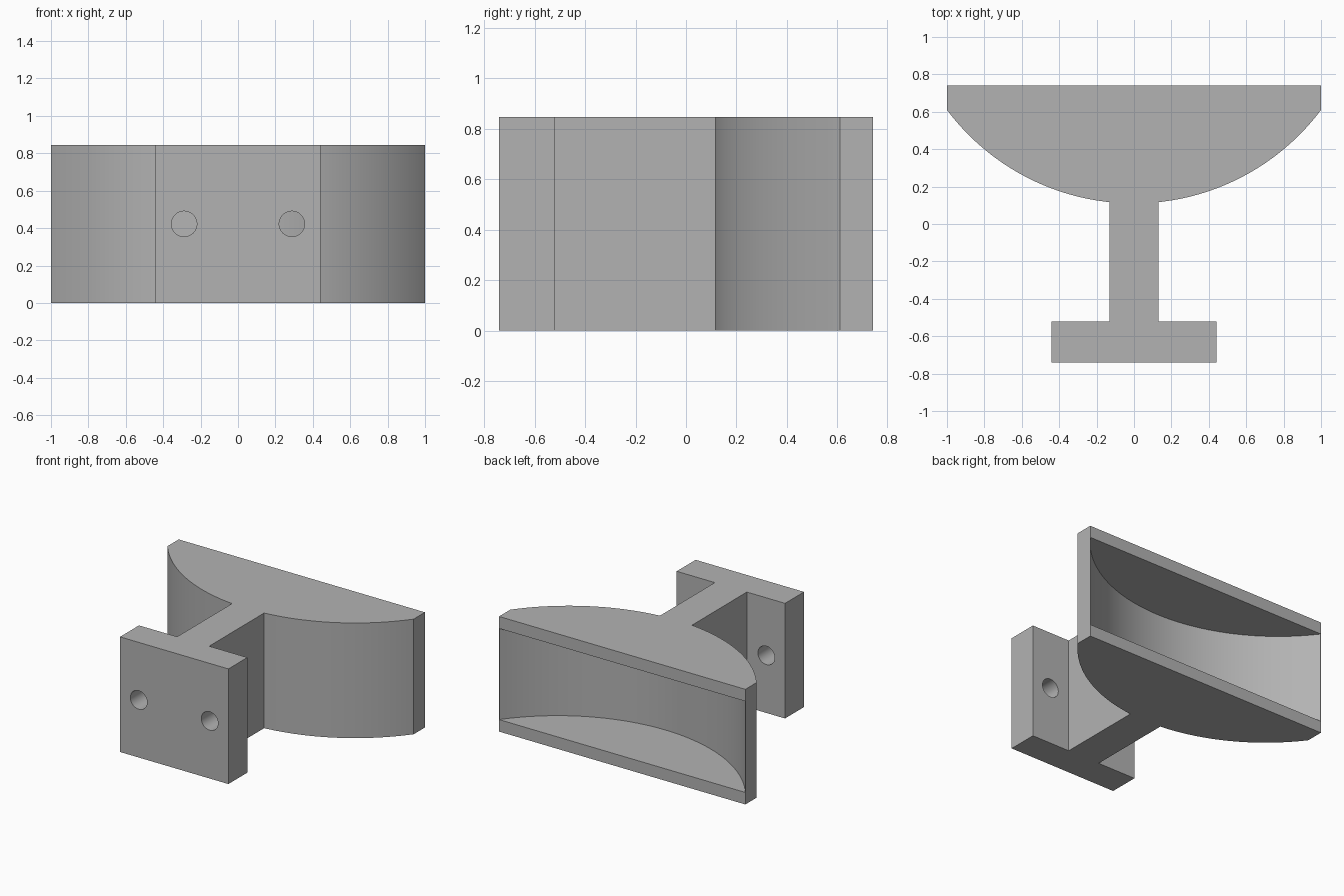
import bpy, bmesh, math

if "Cube" in bpy.data.objects:
    bpy.data.objects.remove(bpy.data.objects["Cube"], do_unlink=True)

HEIGHT, BACK, FRONT = 0.845, 0.74, -0.74
RADIUS = 1.25          # curved wall
RIM = 0.13             # wall depth at the outer edge
LIP = 0.088            # thickness of top and bottom shelves

grey = bpy.data.materials.new("plain grey")
grey.use_nodes = True
colour = (0.45, 0.45, 0.45, 1)
grey.diffuse_color = colour
grey.node_tree.nodes["Principled BSDF"].inputs["Base Color"].default_value = colour


def arc(x0, x1, centre_y, steps):
    """Points on the lower side of the wall circle from x0 to x1."""
    a0, a1 = math.asin(x0 / RADIUS), math.asin(x1 / RADIUS)
    angles = [a0 + (a1 - a0) * i / steps for i in range(steps + 1)]
    return [(RADIUS * math.sin(a), centre_y - RADIUS * math.cos(a)) for a in angles]


def prism(name, outline, z0, z1):
    """Extrude a plan outline between two heights."""
    bm = bmesh.new()
    face = bm.faces.new([bm.verts.new((x, y, z0)) for x, y in outline])
    top = bmesh.ops.extrude_face_region(bm, geom=[face])["geom"]
    bmesh.ops.translate(bm, vec=(0, 0, z1 - z0),
                        verts=[v for v in top if isinstance(v, bmesh.types.BMVert)])
    bmesh.ops.recalc_face_normals(bm, faces=bm.faces)
    mesh = bpy.data.meshes.new(name)
    bm.to_mesh(mesh)
    bm.free()
    mesh.materials.append(grey)
    obj = bpy.data.objects.new(name, mesh)
    bpy.context.collection.objects.link(obj)
    return obj


def cut(target, cutter):
    mod = target.modifiers.new(cutter.name, "BOOLEAN")
    mod.operation, mod.solver, mod.object = "DIFFERENCE", "EXACT", cutter
    bpy.context.view_layer.objects.active = target
    bpy.ops.object.modifier_apply(modifier=mod.name)
    bpy.data.objects.remove(cutter, do_unlink=True)


# Bracket body: mounting plate, web and curved holder in one plan outline
centre = BACK - RIM + math.sqrt(RADIUS ** 2 - 1)
half = [(0.44, FRONT), (0.44, -0.52), (0.13, -0.52)]
half += arc(0.13, 1, centre, 32) + [(1, BACK)]
bracket = prism("bracket", half + [(-x, y) for x, y in reversed(half)], 0, HEIGHT)

# Pocket open at the back, following the curved wall
pocket = arc(-0.999, 0.999, centre + RIM, 64)
pocket += [(0.999, BACK + 0.1), (-0.999, BACK + 0.1)]
cut(bracket, prism("pocket_cutter", pocket, LIP, HEIGHT - LIP))

# Two screw holes through the mounting plate
for side in (-1, 1):
    bpy.ops.mesh.primitive_cylinder_add(
        vertices=48, radius=0.068, depth=0.4,
        location=(side * 0.288, -0.63, HEIGHT / 2), rotation=(math.pi / 2, 0, 0))
    drill = bpy.context.object
    drill.name = "screw_hole_cutter"
    drill.data.materials.append(grey)
    cut(bracket, drill)

# Smooth curves, crisp edges
bpy.ops.object.select_all(action="DESELECT")
bracket.select_set(True)
bpy.context.view_layer.objects.active = bracket
bpy.ops.object.shade_smooth_by_angle(angle=math.radians(20))
